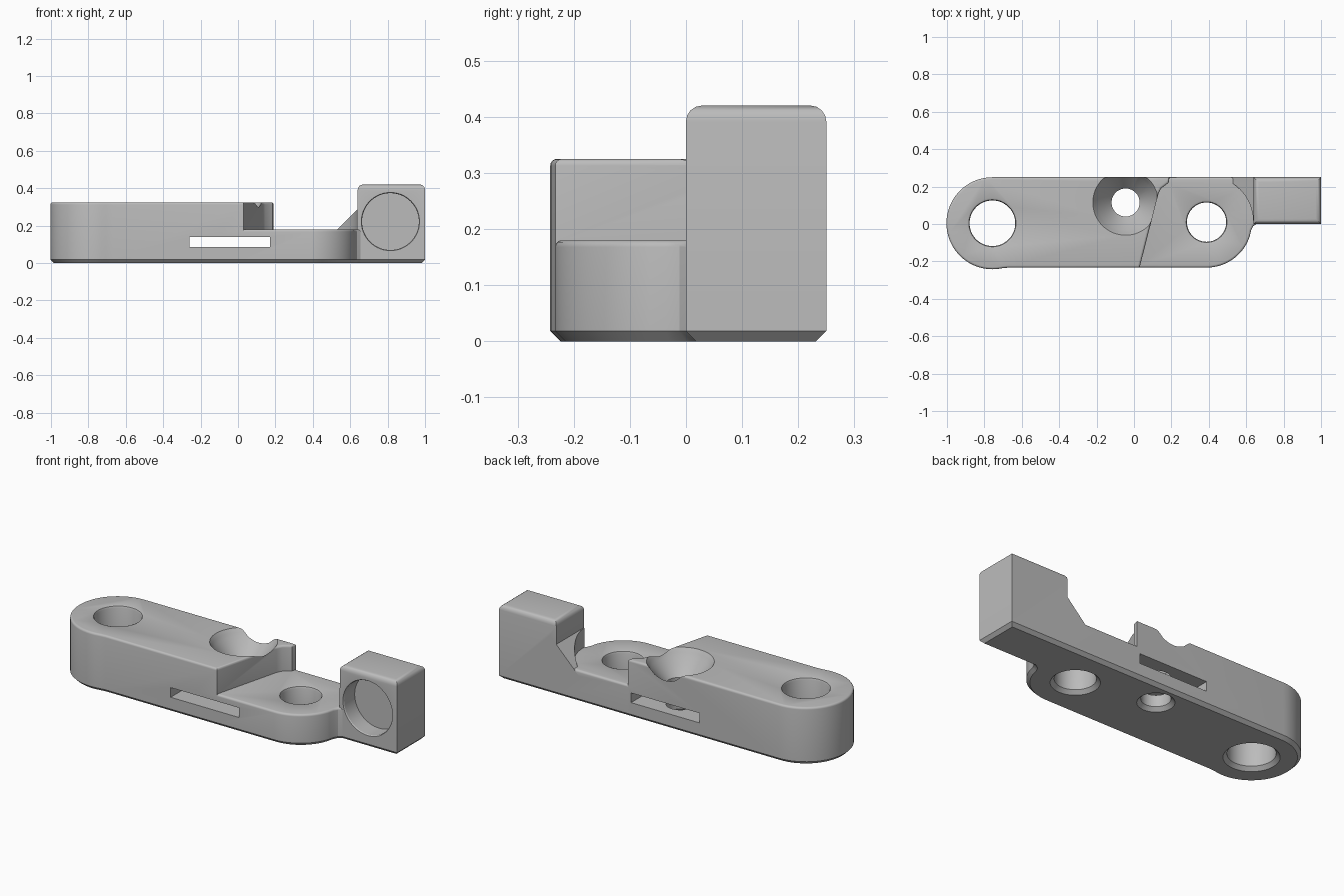
import bpy, bmesh, math
from mathutils import Matrix, Vector

cube = bpy.data.objects.get("Cube")
if cube:
    bpy.data.objects.remove(cube)

grey = bpy.data.materials.new("plain grey")
grey.use_nodes = True
COLOUR = (0.5, 0.5, 0.5, 1)
grey.diffuse_color = COLOUR
grey.node_tree.nodes["Principled BSDF"].inputs["Base Color"].default_value = COLOUR


def finish(bm, name):
    bmesh.ops.recalc_face_normals(bm, faces=bm.faces)
    mesh = bpy.data.meshes.new(name)
    bm.to_mesh(mesh)
    bm.free()
    mesh.materials.append(grey)
    ob = bpy.data.objects.new(name, mesh)
    bpy.context.collection.objects.link(ob)
    return ob


def arc(centre, r, start, end, n=32):
    steps = [math.radians(start + (end - start) * i / n) for i in range(n + 1)]
    return [(centre[0] + r * math.cos(a), centre[1] + r * math.sin(a)) for a in steps]


def prism(name, outline, z0, z1, chamfer=0, fillet=0):
    """Upright prism with a chamfered bottom rim and a rounded top rim."""
    bm = bmesh.new()
    base = bm.faces.new([bm.verts.new((x, y, z0)) for x, y in outline])
    grown = bmesh.ops.extrude_face_region(bm, geom=[base], use_keep_orig=True)
    bmesh.ops.translate(bm, vec=(0, 0, z1 - z0),
                        verts=[v for v in grown["geom"] if isinstance(v, bmesh.types.BMVert)])
    bmesh.ops.recalc_face_normals(bm, faces=bm.faces)
    for z, size, segs in ((z0, chamfer, 1), (z1, fillet, 4)):
        if size:
            rim = [e for e in bm.edges if all(abs(v.co.z - z) < 1e-5 for v in e.verts)]
            bmesh.ops.bevel(bm, geom=rim, offset=size, segments=segs, profile=0.5,
                            affect='EDGES', clamp_overlap=False)
    return finish(bm, name)


def lathe(name, profile, matrix, n=64):
    """Solid turned around z from (radius, height) pairs."""
    bm = bmesh.new()
    rings = [[bm.verts.new((x, y, z)) for x, y in arc((0, 0), r, 0, 360 - 360 / n, n - 1)]
             for r, z in profile]
    for a, b in zip(rings, rings[1:]):
        for i in range(n):
            j = (i + 1) % n
            bm.faces.new((a[i], a[j], b[j], b[i]))
    bm.faces.new(rings[0])
    bm.faces.new(rings[-1])
    bm.transform(matrix)
    return finish(bm, name)


def rect(x0, x1, y0, y1):
    return [(x0, y0), (x1, y0), (x1, y1), (x0, y1)]


def combine(target, other, operation):
    other.hide_render = True
    mod = target.modifiers.new(operation.lower(), 'BOOLEAN')
    mod.operation, mod.object, mod.solver = operation, other, 'EXACT'
    bpy.context.view_layer.objects.active = target
    bpy.ops.object.modifier_apply(modifier=mod.name)
    bpy.data.objects.remove(other)


FRONT, BACK, LOW, HIGH, CH = -0.233, 0.25, 0.18, 0.325, 0.018
left_lobe, right_lobe, funnel = (-0.757, 0.004), (0.388, 0.01), (-0.045, 0.115)

# Thick half with a round end and a slanted step
body = prism("mount_body", arc(left_lobe, 0.246, 90, 282) + [
    (-0.67, FRONT), (0.03, FRONT), (0.13, 0.16), (0.145, 0.19),
    (0.185, 0.22), (0.19, BACK)], 0, HIGH, CH, 0.012)

# Thin half with a round end and a short neck
plate = prism("thin_plate", [(-0.1, BACK), (-0.1, FRONT)]
              + arc(right_lobe, 0.243, 270, 342)
              + [(0.626, -0.035), (0.637, -0.012), (0.655, 0), (0.7, 0), (0.7, BACK)],
              0, LOW, CH, 0.012)
combine(body, plate, 'UNION')

# Sloping rib between the plate and the end block, hollowed around the round end
rib = prism("rib", [(0.50, 0.15), (0.68, 0.15), (0.68, 0.33)], -BACK, 0)
rib.data.transform(Matrix.Rotation(math.radians(90), 4, 'X'))
combine(rib, lathe("rib_cutter", [(0.25, 0), (0.25, 0.6)],
                   Matrix.Translation((*right_lobe, 0))), 'DIFFERENCE')
combine(body, rib, 'UNION')

# End block
combine(body, prism("end_block", rect(0.64, 1, 0, BACK), 0, 0.42, CH, 0.028), 'UNION')


# Vertical holes with eased rims
def hole(name, centre, r, top):
    profile = [(r + 0.04, -0.02), (r + 0.02, 0), (r, 0.02), (r, top - 0.014),
               (r + 0.004, top - 0.004), (r + 0.014, top), (r + 0.014, top + 0.05)]
    combine(body, lathe(name, profile, Matrix.Translation((*centre, 0))), 'DIFFERENCE')


hole("left_hole", left_lobe, 0.122, HIGH)
hole("right_hole", right_lobe, 0.105, LOW)

# Funnel-shaped screw seat
combine(body, lathe("screw_seat", [(0.115, -0.02), (0.095, 0), (0.075, 0.02), (0.075, 0.2),
                                   (0.15, 0.285), (0.161, 0.305), (0.175, HIGH),
                                   (0.175, 0.4)],
                    Matrix.Translation((*funnel, 0))), 'DIFFERENCE')

# Slot running from front to back
combine(body, prism("slot", rect(-0.26, 0.17, -0.4, 0.4), 0.085, 0.14), 'DIFFERENCE')

# Blind round pocket in the front of the end block
combine(body, lathe("pocket", [(0.162, -0.01), (0.152, 0.006), (0.152, 0.1)],
                    Matrix.Translation((0.815, 0, 0.222))
                    @ Matrix.Rotation(math.radians(-90), 4, 'X')), 'DIFFERENCE')

bpy.ops.object.select_all(action='DESELECT')
body.select_set(True)
bpy.context.view_layer.objects.active = body
bpy.ops.object.shade_smooth_by_angle(angle=math.radians(30))
